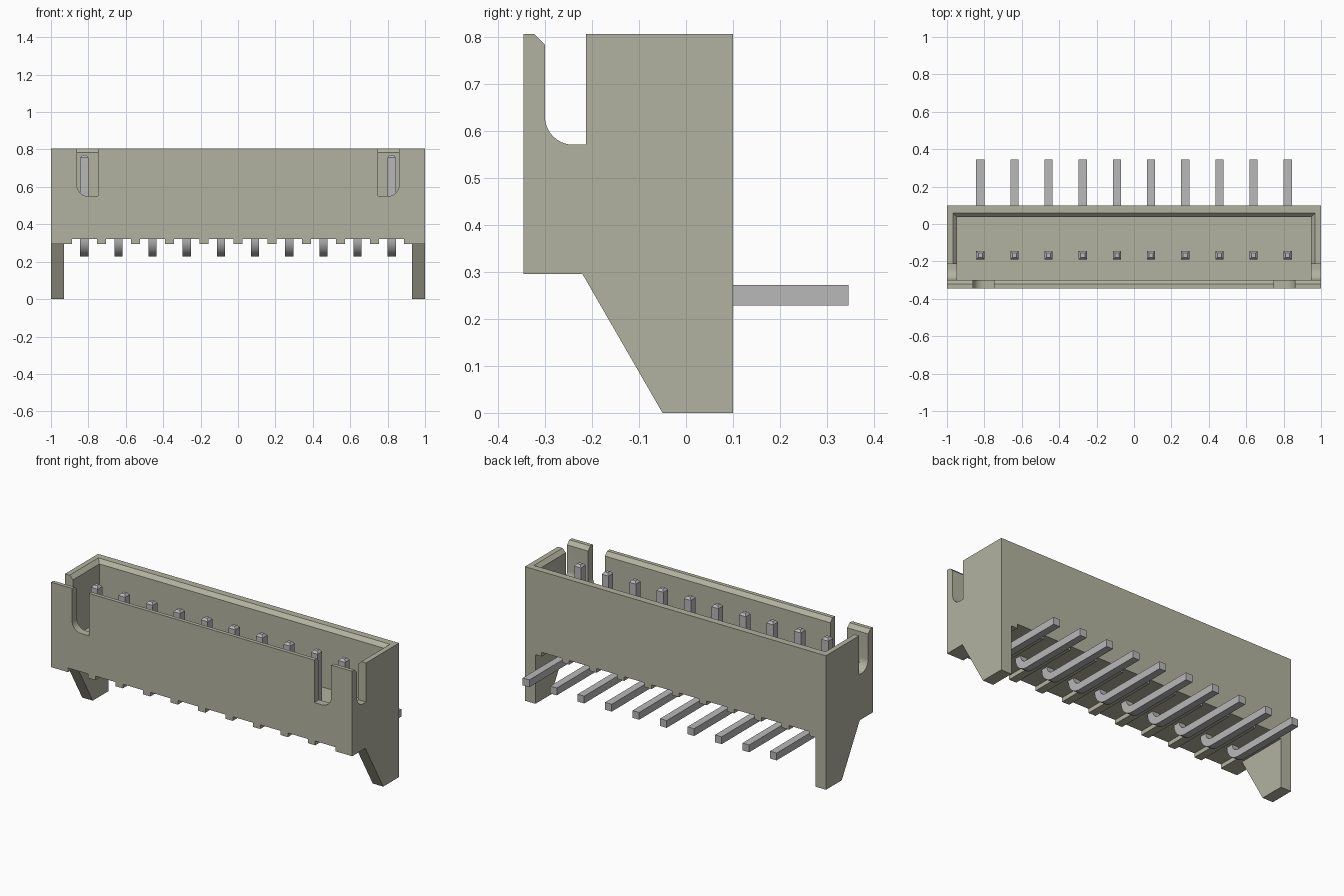
import bpy, bmesh, math

if "Cube" in bpy.data.objects:
    bpy.data.objects.remove(bpy.data.objects["Cube"], do_unlink=True)


def material(name, rgb):
    m = bpy.data.materials.new(name)
    m.use_nodes = True
    m.diffuse_color = (*rgb, 1)
    m.node_tree.nodes["Principled BSDF"].inputs["Base Color"].default_value = (*rgb, 1)
    return m


BEIGE = material("beige plastic", (0.45, 0.45, 0.355))
METAL = material("grey metal", (0.48, 0.48, 0.485))


def finish(name, bm, mat):
    bmesh.ops.recalc_face_normals(bm, faces=bm.faces[:])
    mesh = bpy.data.meshes.new(name)
    bm.to_mesh(mesh)
    bm.free()
    mesh.materials.append(mat)
    ob = bpy.data.objects.new(name, mesh)
    bpy.context.collection.objects.link(ob)
    return ob


def loft(name, rings, mat):
    """Closed solid through a list of matching point rings."""
    bm = bmesh.new()
    loops = [[bm.verts.new(p) for p in ring] for ring in rings]
    n = len(loops[0])
    for a, b in zip(loops, loops[1:]):
        for i in range(n):
            j = (i + 1) % n
            bm.faces.new((a[i], a[j], b[j], b[i]))
    bm.faces.new(loops[0])
    bm.faces.new(loops[-1])
    return finish(name, bm, mat)


def prism_x(name, yz, x0, x1, mat):
    return loft(name, [[(x, y, z) for y, z in yz] for x in (x0, x1)], mat)


def prism_y(name, xz, y0, y1, mat):
    return loft(name, [[(x, y, z) for x, z in xz] for y in (y0, y1)], mat)


def arc(cx, cy, r, a0, a1, n=8):
    steps = [math.radians(a0 + (a1 - a0) * i / n) for i in range(n + 1)]
    return [(cx + r * math.cos(a), cy + r * math.sin(a)) for a in steps]


def smooth(ob):
    bpy.ops.object.select_all(action="DESELECT")
    ob.select_set(True)
    bpy.context.view_layer.objects.active = ob
    bpy.ops.object.shade_smooth_by_angle(angle=math.radians(30))


def cut(ob, cutter):
    cutter.hide_render = True
    mod = ob.modifiers.new("cut", "BOOLEAN")
    mod.operation, mod.solver, mod.object = "DIFFERENCE", "EXACT", cutter
    bpy.context.view_layer.objects.active = ob
    bpy.ops.object.modifier_apply(modifier=mod.name)
    bpy.data.objects.remove(cutter, do_unlink=True)


FRONT, BACK, BASE, TOP = -0.345, 0.10, 0.295, 0.805
PITCH, COUNT = 0.1826, 10
pin_x = [(i - (COUNT - 1) / 2) * PITCH for i in range(COUNT)]

# Housing block with a groove under every pin
outline = [(-1, TOP), (-1, BASE)]
for x in pin_x:
    outline += [(x - 0.067, BASE), (x - 0.067, 0.32), (x + 0.067, 0.32), (x + 0.067, BASE)]
outline += [(1, BASE), (1, TOP)]
housing = prism_y("housing", outline, FRONT, BACK, BEIGE)

# Open cavity with a chamfered rim
rings = []
for grow, z in ((0, 0.44), (0, TOP - 0.022), (0.044, TOP + 0.022)):
    w, f, b = 0.947 + grow, -0.30 - grow, 0.037 + grow
    rings.append([(-w, f, z), (w, f, z), (w, b, z), (-w, b, z)])
cut(housing, loft("cavity_cutter", rings, BEIGE))

for s in (-1, 1):
    # Slot in the end wall, rounded at the front
    side = [(-0.344, TOP + 0.022), (-0.30, TOP - 0.022)]
    side += arc(-0.24, 0.63, 0.06, 180, 270)
    side += [(-0.213, 0.57), (-0.213, TOP + 0.022)]
    cut(housing, prism_x("side_slot_cutter", side, s * 0.90, s * 1.1, BEIGE))
    # Slot in the front wall, rounded on the outer side
    front = [(0.749, 0.85), (0.749, 0.55)]
    front += arc(0.801, 0.61, 0.06, -90, 0) + [(0.861, 0.85)]
    cut(housing, prism_y("front_slot_cutter", [(s * x, z) for x, z in front], -0.4, -0.25, BEIGE))
    # Tapered mounting leg
    prism_x("left_leg" if s > 0 else "right_leg",
            [(-0.22, BASE), (-0.05, 0), (BACK, 0), (BACK, BASE)], s * 0.93, s, BEIGE)
smooth(housing)

# Bent square pins: upright contact, rounded elbow, tail to the back
H = 0.022
PY, PZ = -0.167, 0.25
elbow_y, elbow_z = PY + 0.068, PZ + 0.068
path = [(PY - H, 0.757)] + arc(elbow_y, elbow_z, 0.09, 180, 270)
path += [(0.345, PZ - H), (0.345, PZ + H)] + arc(elbow_y, elbow_z, 0.046, 270, 180)
path += [(PY + H, 0.757)]
for i, x in enumerate(pin_x):
    pin = prism_x(f"pin_{i + 1}", path, x - H, x + H, METAL)
    smooth(pin)
    # Chamfered tip
    tip = [[(x + sx * h, PY + sy * h, z) for sx, sy in ((-1, -1), (1, -1), (1, 1), (-1, 1))]
           for h, z in ((H, 0.757), (H * 0.5, 0.77))]
    loft(f"pin_tip_{i + 1}", tip, METAL)
